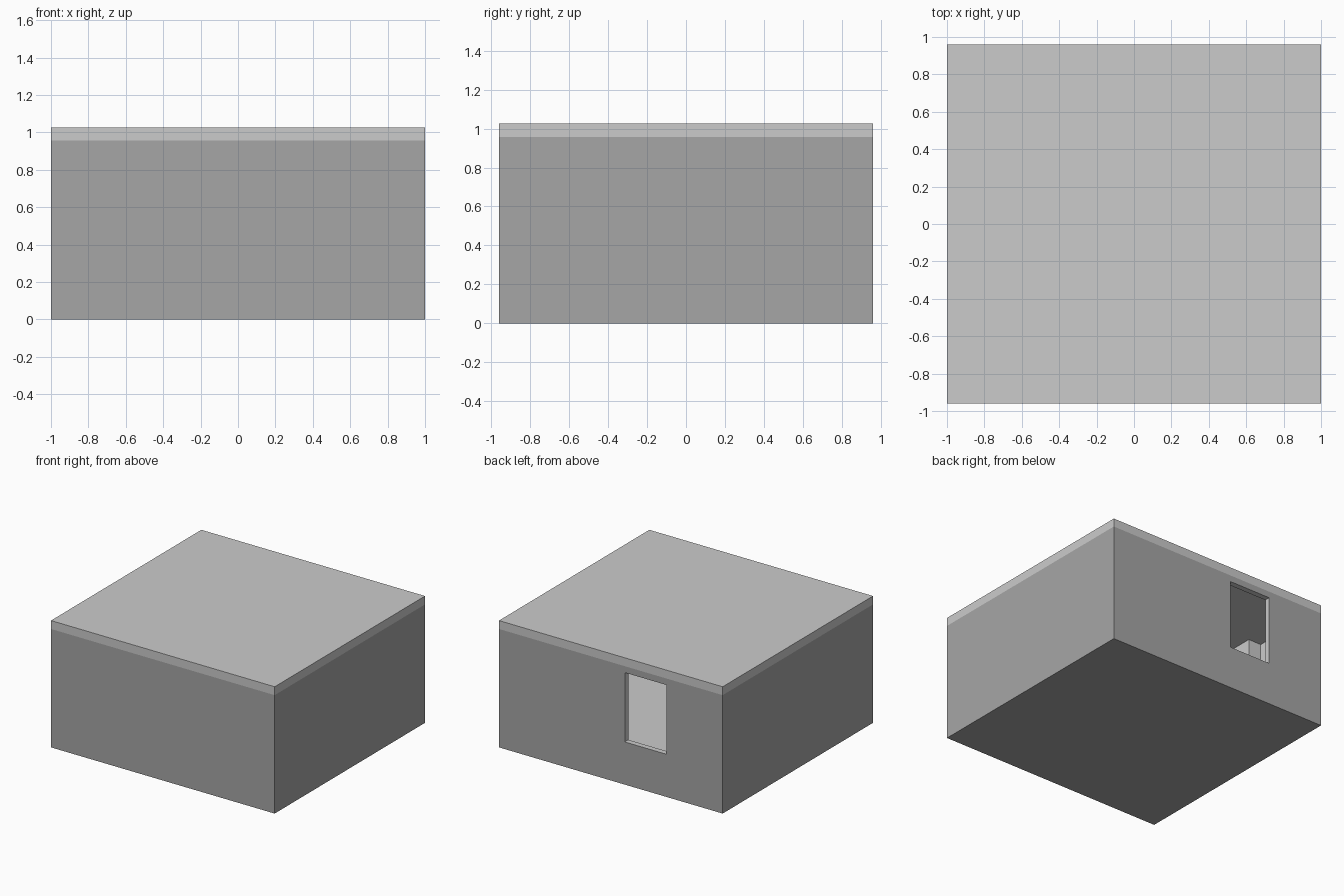
import bpy

if "Cube" in bpy.data.objects:
    bpy.data.objects.remove(bpy.data.objects["Cube"])

HX, HY = 1.0, 0.96          # outer half sizes
T = 0.045                   # wall and floor thickness
WALL_TOP, ROOF_TOP = 0.957, 1.025


def grey(name, value):
    mat = bpy.data.materials.new(name)
    mat.diffuse_color = (value, value, value, 1)
    mat.use_nodes = True
    mat.node_tree.nodes["Principled BSDF"].inputs["Base Color"].default_value = mat.diffuse_color
    return mat


def box(name, lo, hi, mat):
    bpy.ops.mesh.primitive_cube_add(size=1)
    ob = bpy.context.object
    ob.name = name
    for v in ob.data.vertices:
        v.co = [lo[i] if v.co[i] < 0 else hi[i] for i in range(3)]
    ob.data.materials.append(mat)
    return ob


def cut(target, cutter):
    mod = target.modifiers.new(cutter.name, 'BOOLEAN')
    mod.operation = 'DIFFERENCE'
    mod.solver = 'EXACT'
    mod.material_mode = 'TRANSFER'
    mod.object = cutter
    cutter.hide_render = True
    cutter.display_type = 'WIRE'


outside = grey("outside_grey", 0.38)
roof_grey = grey("roof_grey", 0.55)
inside = grey("inside_grey", 0.8)

# Walls and floor: solid block hollowed out, with one window in the back wall
walls = box("walls_and_floor", (-HX, -HY, 0), (HX, HY, WALL_TOP), outside)
cut(walls, box("room_cutter", (-HX + T, -HY + T, T), (HX - T, HY - T, 1.1), inside))
cut(walls, box("window_cutter", (-0.50, HY - 2 * T, 0.345), (-0.125, HY + 0.1, 0.905), inside))

# Flat roof slab
box("roof", (-HX, -HY, WALL_TOP), (HX, HY, ROOF_TOP), roof_grey)

# Shallow full-height projection on the inside of the left wall
box("inner_wall_projection", (-HX + T, -0.32, T), (-0.84, 0.32, WALL_TOP), inside)
